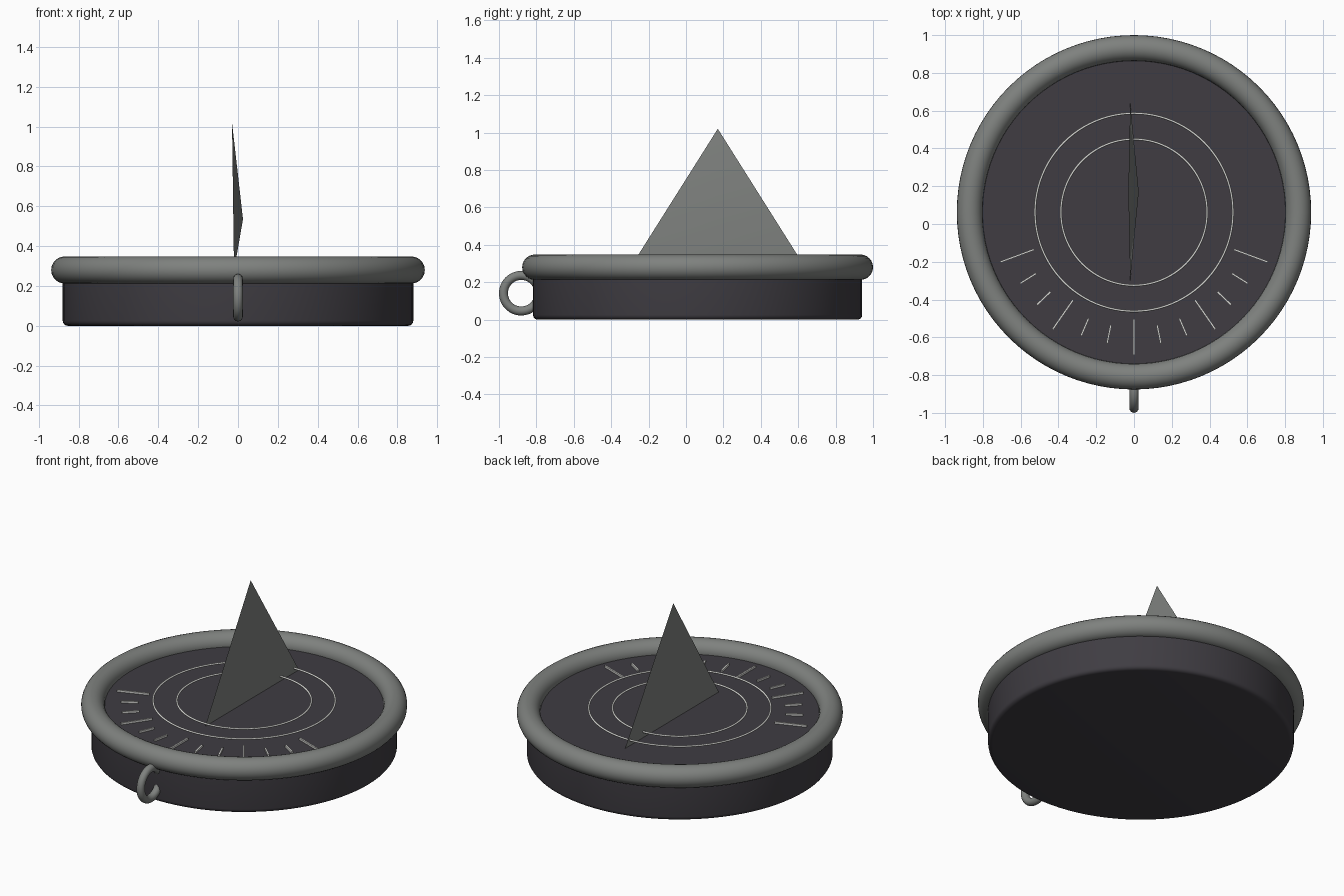
import bpy, bmesh, math
from mathutils import Vector, Matrix

if "Cube" in bpy.data.objects:
    bpy.data.objects.remove(bpy.data.objects["Cube"])

CY = 0.062      # dial centre in y
FACE = 0.275    # height of the dial face


def material(name, rgb):
    m = bpy.data.materials.new(name)
    m.use_nodes = True
    col = (*rgb, 1)
    m.diffuse_color = col
    m.node_tree.nodes["Principled BSDF"].inputs["Base Color"].default_value = col
    return m


dark = material("dark charcoal", (0.050, 0.046, 0.055))
metal = material("grey metal", (0.21, 0.22, 0.21))
pale = material("pale marking", (0.66, 0.66, 0.64))


def add(name, bm, mat, angle=40):
    me = bpy.data.meshes.new(name)
    bm.to_mesh(me)
    bm.free()
    me.materials.append(mat)
    ob = bpy.data.objects.new(name, me)
    bpy.context.collection.objects.link(ob)
    bpy.ops.object.select_all(action="DESELECT")
    bpy.context.view_layer.objects.active = ob
    ob.select_set(True)
    bpy.ops.object.shade_smooth_by_angle(angle=math.radians(angle))
    return ob


def lathe(name, profile, mat, centre, steps=96, closed=False, angle=40):
    """Spin a (radius, height) profile around a vertical axis."""
    bm = bmesh.new()
    vs = [bm.verts.new((r, 0, z)) for r, z in profile]
    edges = [bm.edges.new(p) for p in zip(vs, vs[1:])]
    if closed:
        edges.append(bm.edges.new((vs[-1], vs[0])))
    bmesh.ops.spin(bm, geom=vs + edges, cent=(0, 0, 0), axis=(0, 0, 1),
                   angle=math.tau, steps=steps)
    bmesh.ops.remove_doubles(bm, verts=bm.verts, dist=1e-5)
    bmesh.ops.recalc_face_normals(bm, faces=bm.faces)
    bmesh.ops.translate(bm, verts=bm.verts, vec=centre)
    return add(name, bm, mat, angle)


def torus(name, major, minor, mat, centre, sides, steps):
    ring = [(major + minor * math.cos(math.tau * i / sides),
             minor * math.sin(math.tau * i / sides)) for i in range(sides)]
    return lathe(name, ring, mat, centre, steps, True, 60)


# Round body with softened lower edge
bevel = 0.025
corner = [(0.88 - bevel + bevel * math.sin(a), bevel - bevel * math.cos(a))
          for a in (math.pi / 2 * i / 4 for i in range(5))]
lathe("body", [(0, 0)] + corner + [(0.88, FACE), (0, FACE)], dark, (0, CY, 0))

# Rounded rim
torus("rim", 0.870, 0.068, metal, (0, CY, 0.28), 24, 96)

# Upright hanging loop at the front
loop = torus("hanging_loop", 0.095, 0.024, metal, (0, 0, 0), 16, 48)
loop.data.transform(Matrix.Translation((0, -0.881, 0.141))
                    @ Matrix.Rotation(math.pi / 2, 4, "Y"))

# Two raised wire circles
torus("inner_circle", 0.387, 0.006, pale, (0, CY, 0.307), 8, 96)
torus("outer_circle", 0.524, 0.006, pale, (0, CY, 0.307), 8, 96)

# Hour marks, every third one long
bm = bmesh.new()
for i in range(-6, 7):
    r0, r1 = (0.565, 0.755) if i % 3 == 0 else (0.61, 0.71)
    m = (Matrix.Translation((0, CY, FACE + 0.005))
         @ Matrix.Rotation(math.radians(11.6 * i), 4, "Z")
         @ Matrix.Translation((0, -(r0 + r1) / 2, 0))
         @ Matrix.Diagonal((0.01, r1 - r0, 0.014, 1)))
    bmesh.ops.create_cube(bm, size=1, matrix=m)
add("hour_marks", bm, pale)

# Pointer: thin triangular sheet pushed out at its middle
bm = bmesh.new()
tri = [Vector((-0.03, 0.17, 1.02)), Vector((-0.02, -0.30, FACE)),
       Vector((-0.02, 0.64, FACE))]
front = bm.verts.new((0.025, 0.17, 0.535))
back = bm.verts.new((0.02, 0.17, 0.535))
rim = [bm.verts.new(p) for p in tri]
for a, b in zip(rim, rim[1:] + rim[:1]):
    bm.faces.new((a, b, front))
    bm.faces.new((b, a, back))
add("pointer", bm, metal, 60)
